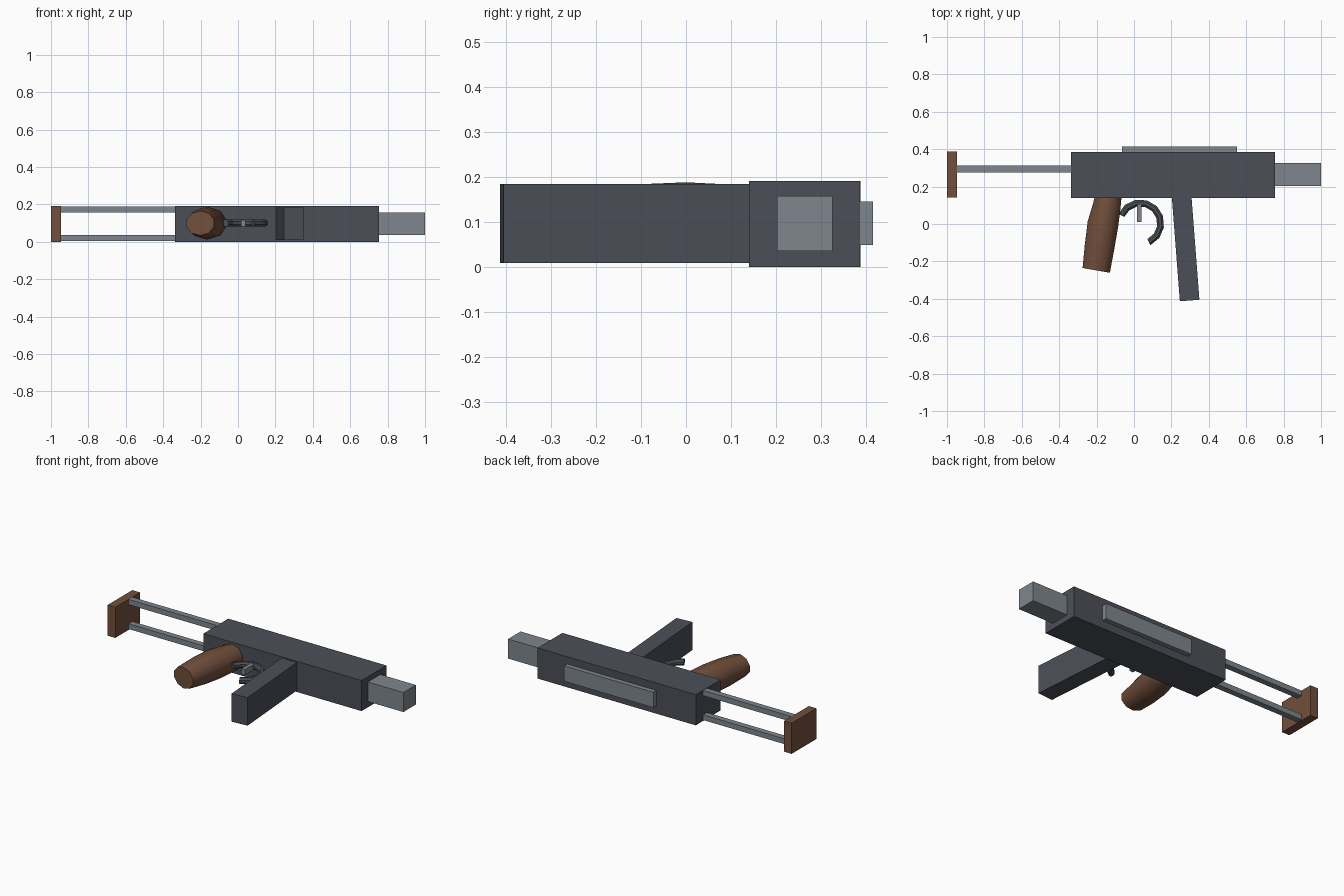
import bpy, bmesh, math
from mathutils import Vector

if "Cube" in bpy.data.objects:
    bpy.data.objects.remove(bpy.data.objects["Cube"])


def material(name, rgb):
    m = bpy.data.materials.new(name)
    m.diffuse_color = (*rgb, 1)
    m.use_nodes = True
    m.node_tree.nodes["Principled BSDF"].inputs["Base Color"].default_value = m.diffuse_color
    return m


DARK = material("dark gunmetal", (0.072, 0.078, 0.098))
STEEL = material("grey steel", (0.21, 0.24, 0.262))
WOOD = material("brown wood", (0.165, 0.078, 0.045))


def add_object(name, bm, mat):
    bmesh.ops.recalc_face_normals(bm, faces=bm.faces)
    me = bpy.data.meshes.new(name)
    bm.to_mesh(me)
    bm.free()
    me.materials.append(mat)
    ob = bpy.data.objects.new(name, me)
    bpy.context.collection.objects.link(ob)
    return ob


def box(name, mat, x, y, z):
    bm = bmesh.new()
    bmesh.ops.create_cube(bm, size=1)
    for v in bm.verts:
        v.co = [(a + b) / 2 + c * (b - a) for (a, b), c in zip((x, y, z), v.co)]
    return add_object(name, bm, mat)


def loft(name, mat, rings):
    """Skin a list of equal-length point rings and cap both ends."""
    bm = bmesh.new()
    loops = [[bm.verts.new(p) for p in ring] for ring in rings]
    n = len(loops[0])
    for a, b in zip(loops, loops[1:]):
        for i in range(n):
            j = (i + 1) % n
            bm.faces.new((a[i], a[j], b[j], b[i]))
    bm.faces.new(loops[0])
    bm.faces.new(loops[-1])
    return add_object(name, bm, mat)


def ellipse(center, side, up, n):
    return [center + side * math.cos(math.tau * (i + 0.5) / n)
            + up * math.sin(math.tau * (i + 0.5) / n) for i in range(n)]


def smooth(ob, angle):
    bpy.ops.object.select_all(action='DESELECT')
    ob.select_set(True)
    bpy.context.view_layer.objects.active = ob
    bpy.ops.object.shade_smooth_by_angle(angle=math.radians(angle))


# Body, barrel and top rail
box("receiver", DARK, (-0.337, 0.755), (0.14, 0.385), (0, 0.191))
box("barrel", STEEL, (0.74, 1.0), (0.202, 0.325), (0.036, 0.158))
box("top_rail", STEEL, (-0.065, 0.55), (0.37, 0.415), (0.049, 0.145))

# Folding stock: two rods and a butt plate
for name, z in (("lower_stock_rod", (0.005, 0.038)), ("upper_stock_rod", (0.157, 0.19))):
    box(name, STEEL, (-0.96, -0.32), (0.275, 0.312), z)
box("butt_plate", WOOD, (-1.0, -0.947), (0.143, 0.387), (0, 0.191))

# Slanted magazine
axis = Vector((0.043, -0.55, 0)).normalized()
side = Vector((-axis.y, axis.x, 0)) * 0.0525
top, bottom = Vector((0.253, 0.17, 0)), Vector((0.2975, -0.409, 0))
lo, hi = Vector((0, 0, 0.009)), Vector((0, 0, 0.184))
loft("magazine", DARK, [[c - side + lo, c + side + lo, c + side + hi, c - side + hi]
                        for c in (top, bottom)])

# Rounded wooden grip: x, y, half width, half depth of each ring
rings = []
for x, y, w, d in ((-0.134, 0.17, 0.073, 0.078), (-0.145, 0.10, 0.078, 0.083),
                   (-0.166, 0.0, 0.087, 0.088), (-0.184, -0.12, 0.084, 0.083),
                   (-0.202, -0.248, 0.078, 0.066)):
    rings.append(ellipse(Vector((x, y, 0.1)), Vector((0.985, -0.17, 0)) * w,
                         Vector((0, 0, d)), 10))
smooth(loft("grip", WOOD, rings), 40)

# Trigger guard: open arc of round tube
rings = []
for i in range(9):
    a = math.radians(157 - 222 * i / 8)
    out = Vector((math.cos(a), math.sin(a), 0))
    rings.append(ellipse(Vector((0.033, 0.003, 0.1)) + out * 0.11,
                         out * 0.02, Vector((0, 0, 0.02)), 8))
loft("trigger_guard", DARK, rings)

# Trigger
box("trigger", STEEL, (0.016, 0.04), (0.01, 0.108), (0.083, 0.117))
